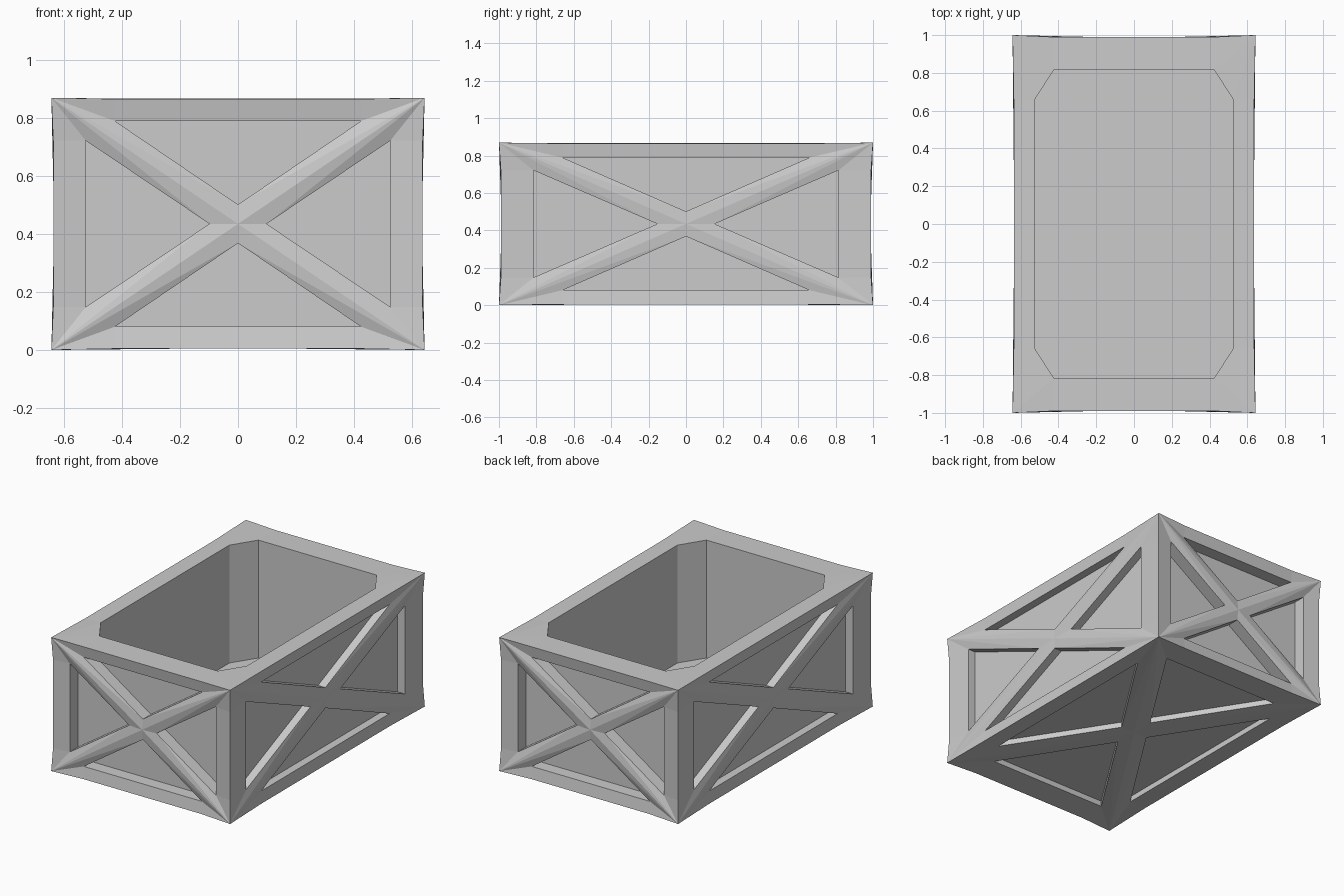
import bpy, bmesh
from mathutils import Vector, Matrix

if "Cube" in bpy.data.objects:
    bpy.data.objects.remove(bpy.data.objects["Cube"])

HALF = Vector((0.643, 1.0, 0.4345))       # half sizes of the crate
A, B, R = 0.66, 0.816, 0.153              # pattern ratios shared by every side
BOW, RIM, PANEL, FLOOR = 0.99, 0.977, 0.895, -0.77

bm = bmesh.new()


def face(frame, pts):
    """Add one polygon given in the unit cube's side frame (u, v, outward)."""
    vs = []
    for p in pts:
        q = frame @ Vector(p)
        vs.append(bm.verts.new((q.x * HALF.x, q.y * HALF.y, (q.z + 1) * HALF.z)))
    bm.faces.new(vs)


def rotations(frame):
    for k in range(4):
        yield frame @ Matrix.Rotation(k * 1.5707963267948966, 3, 'Z')


# side frames: columns are u, v and outward direction
def side(u, v, n):
    return Matrix((u, v, n)).transposed()


X, Y, Z = Vector((1, 0, 0)), Vector((0, 1, 0)), Vector((0, 0, 1))
braced = [side(X, Z, -Y), side(-X, Z, Y), side(Y, Z, X), side(-Y, Z, -X), side(X, -Y, -Z)]

c0, c1 = (-1, -1, 1), (1, -1, 1)
e0, e1 = (-A, -BOW, BOW), (A, -BOW, BOW)

# four walls and underside: frame, cross braces and recessed triangular panels
for base in braced:
    for f in rotations(base):
        mid = (0, 0, 0.985)
        tri = [(-A, -B, RIM), (A, -B, RIM), (0, -R, RIM)]
        p, q, r = tri
        face(f, [e0, e1, q, p])
        face(f, [c0, e0, p])
        face(f, [e1, c1, q])
        face(f, [c0, p, r])
        face(f, [c0, r, mid])
        face(f, [c1, mid, r])
        face(f, [c1, r, q])
        low = [(x, y, PANEL) for x, y, z in tri]
        face(f, low)
        for i in range(3):
            j = (i + 1) % 3
            face(f, [tri[i], tri[j], low[j], low[i]])

# top rim and the eight-sided cavity
top = side(X, Y, Z)
T = 0.993
for f in rotations(top):
    p, q, s = (-A, -B, T), (A, -B, T), (B, -A, T)
    face(f, [e0, e1, q, p])
    face(f, [c0, e0, p])
    face(f, [e1, c1, q])
    face(f, [c1, s, q])
    for a, b in ((p, q), (q, s)):
        face(f, [a, b, (b[0], b[1], FLOOR), (a[0], a[1], FLOOR)])
face(top, [(-A, -B, FLOOR), (A, -B, FLOOR), (B, -A, FLOOR), (B, A, FLOOR),
           (A, B, FLOOR), (-A, B, FLOOR), (-B, A, FLOOR), (-B, -A, FLOOR)])

bmesh.ops.remove_doubles(bm, verts=bm.verts, dist=0.0005)
bmesh.ops.recalc_face_normals(bm, faces=bm.faces)
mesh = bpy.data.meshes.new("open_crate")
bm.to_mesh(mesh)
bm.free()
bpy.context.collection.objects.link(bpy.data.objects.new("open_crate", mesh))
